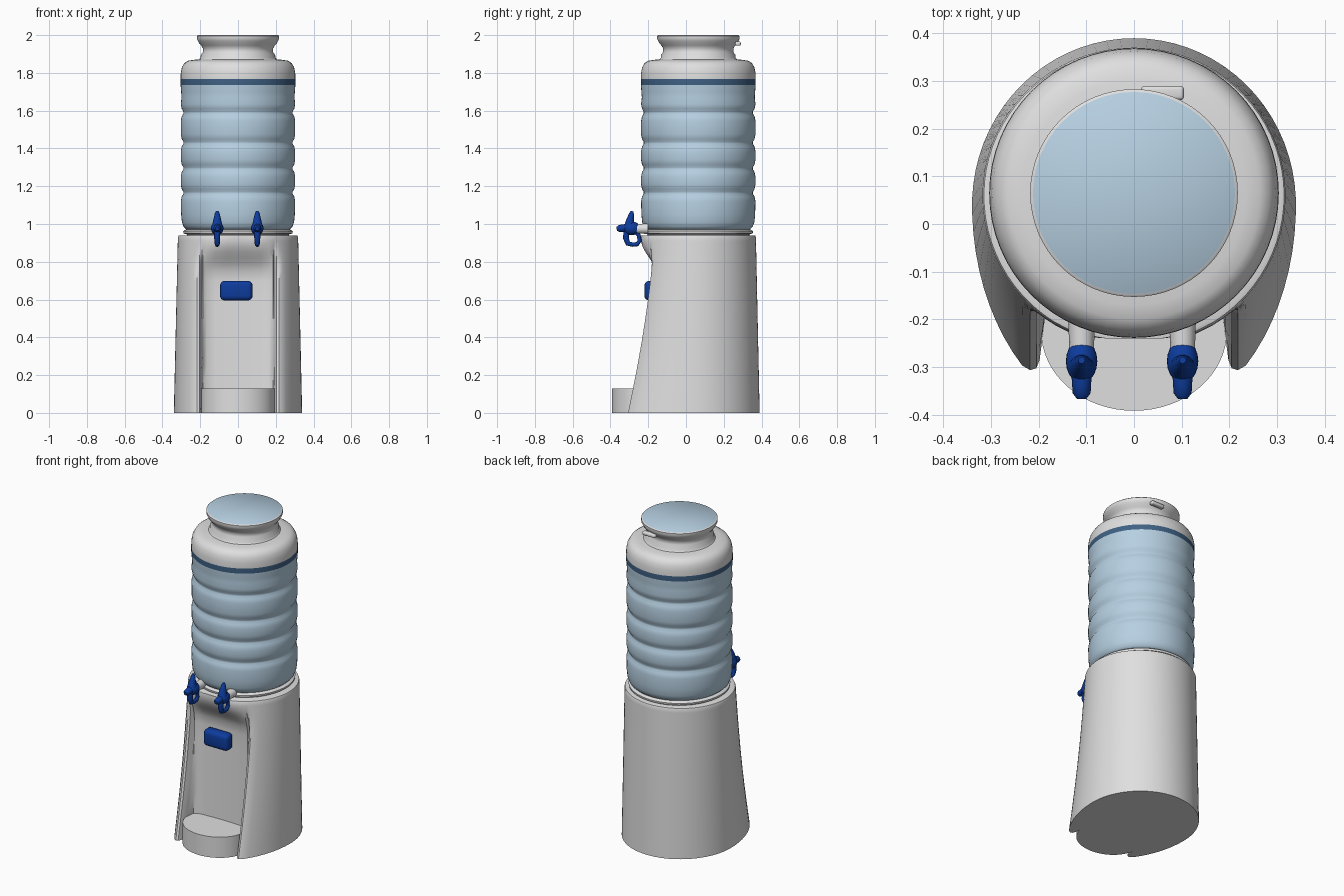
import bpy, bmesh, math
from mathutils import Vector

if "Cube" in bpy.data.objects:
    bpy.data.objects.remove(bpy.data.objects["Cube"])


def material(name, rgb):
    m = bpy.data.materials.new(name)
    m.diffuse_color = (*rgb, 1)
    m.use_nodes = True
    m.node_tree.nodes["Principled BSDF"].inputs["Base Color"].default_value = m.diffuse_color
    return m


WHITE = material("warm white", (0.74, 0.74, 0.74))
WATER = material("pale water blue", (0.47, 0.63, 0.76))
STRIPE = material("slate blue", (0.05, 0.12, 0.23))
BLUE = material("deep blue", (0.004, 0.045, 0.34))


def finish(bm, name, mats, angle=40):
    bmesh.ops.recalc_face_normals(bm, faces=bm.faces)
    me = bpy.data.meshes.new(name)
    bm.to_mesh(me)
    bm.free()
    for m in mats:
        me.materials.append(m)
    ob = bpy.data.objects.new(name, me)
    bpy.context.collection.objects.link(ob)
    bpy.ops.object.select_all(action='DESELECT')
    ob.select_set(True)
    bpy.context.view_layer.objects.active = ob
    bpy.ops.object.shade_smooth_by_angle(angle=math.radians(angle))
    return ob


def loft(name, rings, mats, rule=None, angle=40):
    """Skin a stack of closed rings and cap both ends."""
    bm = bmesh.new()
    vs = [[bm.verts.new(p) for p in r] for r in rings]
    n = len(vs[0])
    for a, b in zip(vs, vs[1:]):
        for i in range(n):
            j = (i + 1) % n
            f = bm.faces.new((a[i], a[j], b[j], b[i]))
            if rule:
                f.material_index = rule(f.calc_center_median().z)
    bm.faces.new(vs[0][::-1])
    bm.faces.new(vs[-1])
    return finish(bm, name, mats, angle)


def lathe(name, profile, cy, mats, rule=None, n=64):
    rings = [[(r * math.cos(2 * math.pi * i / n), cy + r * math.sin(2 * math.pi * i / n), z)
              for i in range(n)] for r, z in profile]
    return loft(name, rings, mats, rule)


def tube(name, pts, radii, mat, n=14):
    """Round tapered tube in the y-z plane."""
    rings = []
    for i, p in enumerate(pts):
        d = (Vector(pts[min(i + 1, len(pts) - 1)]) - Vector(pts[max(i - 1, 0)])).normalized()
        side = Vector((1, 0, 0))
        up = d.cross(side)
        rings.append([Vector(p) + radii[i] * (side * math.cos(2 * math.pi * k / n) + up * math.sin(2 * math.pi * k / n))
                      for k in range(n)])
    return loft(name, rings, [mat])


# Pedestal: tapering oval with a front alcove that fades out near the top
def smooth(t):
    t = max(0, min(1, t))
    return t * t * (3 - 2 * t)


def pedestal_ring(z, inset=0):
    t = z / 0.94
    a = 0.34 - 0.022 * t - inset
    cy = 0.04 + 0.02 * t
    back = 0.39 - 0.02 * t - cy - inset
    front = 0.466 - 0.15 * t - 0.02 * math.sin(math.pi * t) - inset
    k = smooth((z - 0.72) / 0.2)

    def front_y(x):
        return cy - front * math.sqrt(max(0, 1 - (x / a) ** 2))

    xe = 0.235
    a0 = math.acos(xe / a)
    pts = []
    for i in range(57):                      # outer shell, right edge round the back to the left
        th = -a0 + (math.pi + 2 * a0) * i / 56
        s = math.sin(th)
        pts.append((a * math.cos(th), cy + (back if s > 0 else front) * s, z))
    ye = front_y(xe)
    wall = -0.165 + 0.015 * t
    half = [(0.218, ye - 0.010), (0.205, ye - 0.006), (0.198, ye + 0.012),
            (0.191, max(ye + 0.03, -0.23)), (0.185, wall - 0.015), (0.165, wall),
            (0.12, wall + 0.004), (0.06, wall + 0.007)]
    alcove = [(-x, y) for x, y in half] + [(0, wall + 0.008)] + half[::-1]
    for x, y in alcove:
        pts.append((x, y + (max(front_y(x), -0.24) - y) * k, z))
    return pts


levels = [0, 0.13, 0.25, 0.38, 0.5, 0.6, 0.7, 0.75, 0.79, 0.82, 0.85, 0.88, 0.91, 0.93]
loft("pedestal", [pedestal_ring(z) for z in levels] + [pedestal_ring(0.938, 0.003), pedestal_ring(0.94, 0.01)],
     [WHITE], angle=45)

# Drip tray: rounded front, square back buried in the alcove
outline = [(0.195 * math.cos(t), -0.225 + 0.167 * math.sin(t))
           for t in [math.pi + math.pi * i / 32 for i in range(33)]]
outline += [(0.19, -0.14), (-0.19, -0.14)]
loft("drip_tray", [[(x, y, z) for x, y in outline] for z in (0, 0.13)], [WHITE])

# Collar between pedestal and bottle
lathe("bottle_collar", [(0.27, 0.93), (0.27, 0.945), (0.288, 0.95), (0.29, 0.962), (0.275, 0.972), (0.25, 0.974)],
      0.065, [WHITE])

# Ribbed bottle with stripe, pale shoulder and flared neck
profile = [(0.25, 0.965), (0.272, 0.97), (0.288, 0.985), (0.297, 1.01), (0.301, 1.05)]
grooves = [1.165, 1.295, 1.43, 1.59]
for i, g in enumerate(grooves):
    profile += [(0.303, g - 0.045), (0.298, g - 0.02), (0.289, g - 0.005), (0.289, g + 0.005),
                (0.298, g + 0.02), (0.303, g + 0.045)]
profile += [(0.299, 1.67), (0.301, 1.70), (0.304, 1.735), (0.304, 1.767), (0.303, 1.80),
            (0.297, 1.83), (0.284, 1.852), (0.265, 1.864), (0.235, 1.869), (0.205, 1.872),
            (0.198, 1.88), (0.197, 1.895), (0.186, 1.91), (0.186, 1.93), (0.195, 1.945),
            (0.208, 1.96), (0.214, 1.972), (0.218, 1.98), (0.218, 1.995), (0.212, 2.0)]
lathe("water_bottle", profile, 0.065, [WATER, STRIPE, WHITE],
      lambda z: 0 if z < 1.735 else 1 if z < 1.767 else 2)


def box(name, c, s, mat, bevel):
    bm = bmesh.new()
    bmesh.ops.create_cube(bm, size=1)
    for v in bm.verts:
        v.co = Vector([c[i] + v.co[i] * s[i] for i in range(3)])
    bmesh.ops.bevel(bm, geom=bm.edges[:], offset=bevel, segments=4, profile=0.5, affect='EDGES')
    return finish(bm, name, [mat])


# Small tab on the lid rim and the push pad in the alcove
box("lid_tab", (0.06, 0.275, 1.955), (0.09, 0.03, 0.022), WHITE, 0.008)
box("push_pad", (-0.009, -0.185, 0.647), (0.172, 0.07, 0.104), BLUE, 0.025)

# Two taps: stem, rounded body, nose, lever and spout loop
for side, x in (("left", -0.11), ("right", 0.102)):
    tube(side + "_tap_stem", [(x, -0.20, 0.975), (x, -0.262, 0.975)], [0.028, 0.026], WHITE)
    bm = bmesh.new()
    bmesh.ops.create_uvsphere(bm, u_segments=20, v_segments=12, radius=1)
    for v in bm.verts:
        v.co = Vector((x + v.co.x * 0.033, -0.288 + v.co.y * 0.046, 0.977 + v.co.z * 0.036))
    finish(bm, side + "_tap_body", [BLUE])
    tube(side + "_tap_nose", [(x, -0.31, 0.98), (x, -0.335, 0.978), (x, -0.355, 0.976), (x, -0.367, 0.975)],
         [0.022, 0.02, 0.019, 0.01], BLUE)
    tube(side + "_tap_lever", [(x, -0.30, 0.99), (x, -0.295, 1.025), (x, -0.288, 1.055), (x, -0.286, 1.068)],
         [0.028, 0.02, 0.013, 0.007], BLUE)
    loop = [(x, -0.315, 0.965), (x, -0.318, 0.925), (x, -0.308, 0.897), (x, -0.285, 0.891),
            (x, -0.258, 0.893), (x, -0.246, 0.91), (x, -0.25, 0.94), (x, -0.272, 0.965)]
    tube(side + "_tap_spout", loop, [0.016, 0.016, 0.014, 0.012, 0.012, 0.011, 0.011, 0.014], BLUE)
